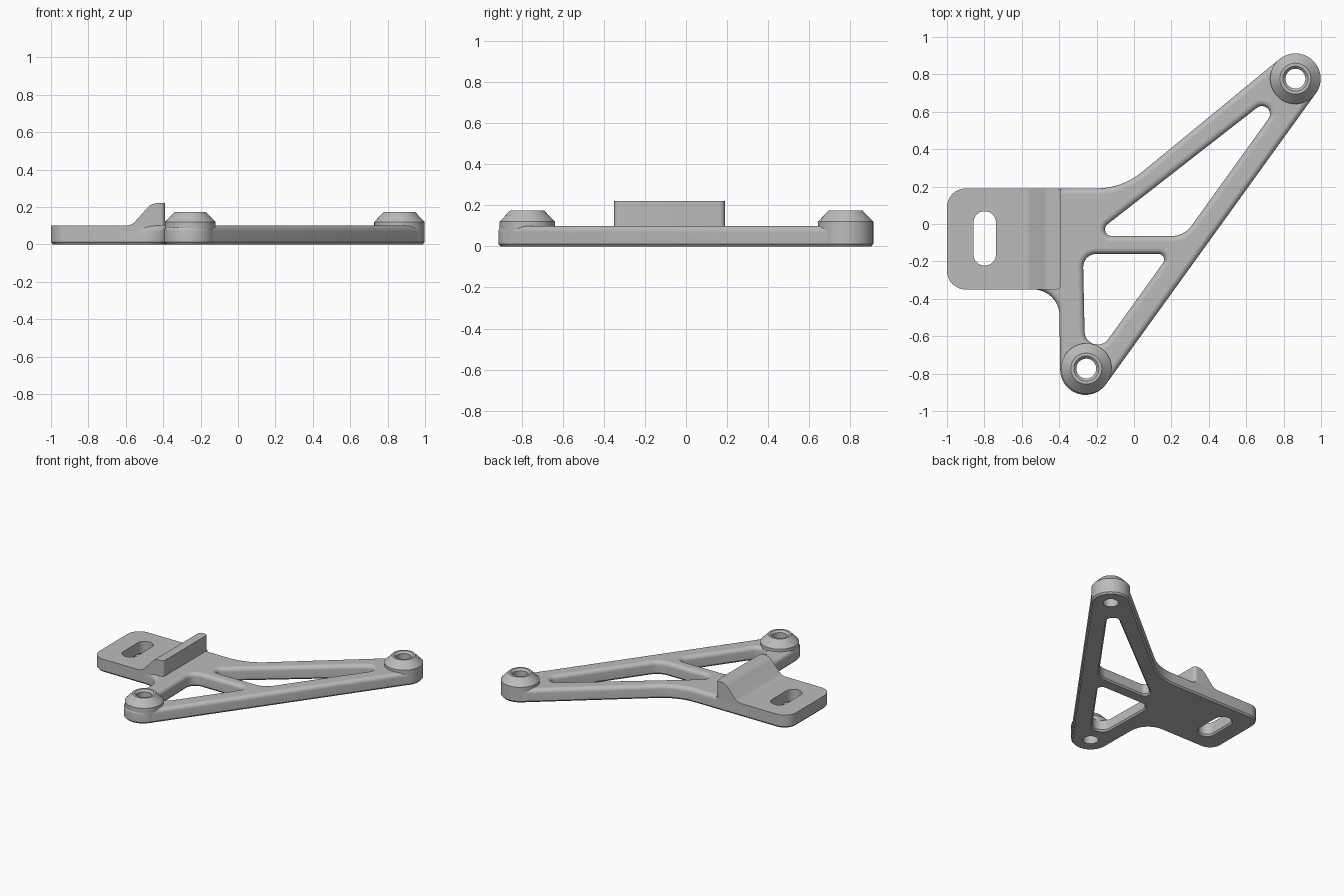
import bpy, bmesh, math
from mathutils import Vector

if "Cube" in bpy.data.objects:
    bpy.data.objects.remove(bpy.data.objects["Cube"])

THICK = 0.1
BOSSES = {"rear_boss": (0.863, 0.777), "front_boss": (-0.255, -0.773)}
BOSS_R = 0.135

grey = bpy.data.materials.new("plain_grey")
grey.use_nodes = True
grey.diffuse_color = (0.5, 0.5, 0.5, 1)
grey.node_tree.nodes["Principled BSDF"].inputs["Base Color"].default_value = grey.diffuse_color


def finish(bm, name):
    """Turn a bmesh into a shaded object with flat caps."""
    bmesh.ops.recalc_face_normals(bm, faces=bm.faces)
    mesh = bpy.data.meshes.new(name)
    bm.to_mesh(mesh)
    bm.free()
    ob = bpy.data.objects.new(name, mesh)
    bpy.context.collection.objects.link(ob)
    mesh.materials.append(grey)
    bpy.ops.object.select_all(action="DESELECT")
    ob.select_set(True)
    bpy.context.view_layer.objects.active = ob
    bpy.ops.object.shade_smooth_by_angle(angle=math.radians(30))
    for p in mesh.polygons:
        if abs(p.normal.z) > 0.999:
            p.use_smooth = False
    return ob


def rounded(corners, steps=12):
    """Polygon of (x, y, radius) corners with tangent arcs."""
    pts = []
    for i, (x, y, r) in enumerate(corners):
        c = Vector((x, y))
        a = (Vector(corners[i - 1][:2]) - c).normalized()
        b = (Vector(corners[(i + 1) % len(corners)][:2]) - c).normalized()
        if r == 0:
            pts.append(c)
            continue
        half = a.angle(b) / 2
        centre = c + (a + b).normalized() * (r / math.sin(half))
        p = c + a * (r / math.tan(half)) - centre
        q = c + b * (r / math.tan(half)) - centre
        turn = -p.angle_signed(q)  # counter-clockwise positive
        for k in range(steps + 1):
            t = turn * k / steps
            pts.append(centre + Vector((p.x * math.cos(t) - p.y * math.sin(t),
                                        p.x * math.sin(t) + p.y * math.cos(t))))
    return pts


def circle(centre, r, n=48):
    return [Vector((centre[0] + r * math.cos(2 * math.pi * k / n),
                    centre[1] + r * math.sin(2 * math.pi * k / n))) for k in range(n)]


def inset(pts, d):
    """Move a counter-clockwise loop inwards by d."""
    out = []
    for i, p in enumerate(pts):
        a = (p - pts[i - 1]).normalized()
        b = (pts[(i + 1) % len(pts)] - p).normalized()
        na, nb = Vector((-a.y, a.x)), Vector((-b.y, b.x))
        out.append(p + (na + nb) * (d / (1 + na.dot(nb))))
    return out


def plate(name, outline, holes, layers):
    """Plate whose walls follow (z, inset) layers, capped around its holes."""
    bm = bmesh.new()
    caps = [[], []]
    for loop, sign in [(outline, 1)] + [(h, -1) for h in holes]:
        rings = [[bm.verts.new((p.x, p.y, z)) for p in inset(loop, d * sign)]
                 for z, d in layers]
        n = len(loop)
        for lo, hi in zip(rings, rings[1:]):
            for i in range(n):
                j = (i + 1) % n
                bm.faces.new((lo[i], lo[j], hi[j], hi[i]))
        for cap, ring in zip(caps, (rings[0], rings[-1])):
            cap += [bm.edges.get((ring[i - 1], ring[i])) for i in range(n)]
    for cap in caps:
        bmesh.ops.triangle_fill(bm, use_beauty=True, use_dissolve=False, edges=cap)
    return finish(bm, name)


def lathe(name, centre, profile, n=64):
    """Closed ring profile of (radius, z) turned about a vertical axis."""
    bm = bmesh.new()
    rings = [[bm.verts.new((p.x, p.y, z)) for p in circle(centre, r, n)] for r, z in profile]
    for k, ring in enumerate(rings):
        prev = rings[k - 1]
        for i in range(n):
            bm.faces.new((prev[i - 1], prev[i], ring[i], ring[i - 1]))
    return finish(bm, name)


# Triangular arm frame: chamfered below, rounded over on top
FILLET = 0.03
frame_layers = [(0, 0.01), (0.012, 0)]
for k in range(7):
    t = math.pi / 2 * k / 6
    frame_layers.append((THICK - FILLET + FILLET * math.sin(t), FILLET * (1 - math.cos(t))))

frame_outline = rounded([(-0.65, -0.35, 0), (-0.4, -0.35, 0.14), (-0.39, -1.19, BOSS_R),
                         (1.579, 1.54, BOSS_R), (-0.064, 0.19, 0.39), (-0.65, 0.19, 0)])
upper_window = rounded([(-0.222, -0.064, 0.035), (0.268, -0.064, 0.13), (0.894, 0.806, 0.043)])
lower_window = rounded([(-0.273, -0.16, 0.07), (-0.26, -0.786, 0.07), (0.19, -0.16, 0.03)])
boss_seats = [circle(c, 0.1) for c in BOSSES.values()]
plate("arm_frame", frame_outline, [upper_window, lower_window] + boss_seats, frame_layers)

# Mounting tab with a slotted hole
tab = rounded([(-1, -0.35, 0.1), (-0.39, -0.35, 0), (-0.39, 0.19, 0), (-1, 0.19, 0.1)])
slot = rounded([(-0.858, -0.222, 0.0595), (-0.738, -0.222, 0.0595),
                (-0.738, 0.068, 0.0595), (-0.858, 0.068, 0.0595)])
plate("mounting_tab", tab, [slot], [(0, 0.01), (0.012, 0), (THICK, 0)])

# Raised lip with a sloped back
ramp = [(-0.6, 0.09), (-0.6, 0.1), (-0.575, 0.104), (-0.555, 0.117), (-0.485, 0.195),
        (-0.465, 0.213), (-0.44, 0.22), (-0.39, 0.22), (-0.39, 0.09)]
bm = bmesh.new()
face = bm.faces.new([bm.verts.new((x, -0.35, z)) for x, z in ramp])
side = bmesh.ops.extrude_face_region(bm, geom=[face])
bmesh.ops.translate(bm, vec=(0, 0.54, 0),
                    verts=[g for g in side["geom"] if isinstance(g, bmesh.types.BMVert)])
corners = [e for e in bm.edges if all(v.co.x > -0.4 for v in e.verts)
           and abs(e.verts[0].co.z - e.verts[1].co.z) > 0.1]
bmesh.ops.bevel(bm, geom=corners, offset=0.025, segments=6, profile=0.5, affect="EDGES")
finish(bm, "raised_lip")

# Conical bolt bosses with countersunk bores
for name, centre in BOSSES.items():
    lathe(name, centre, [(0.053, 0), (BOSS_R - 0.01, 0), (BOSS_R, 0.012), (BOSS_R, 0.12),
                         (0.083, 0.174), (0.067, 0.174), (0.053, 0.16)])
